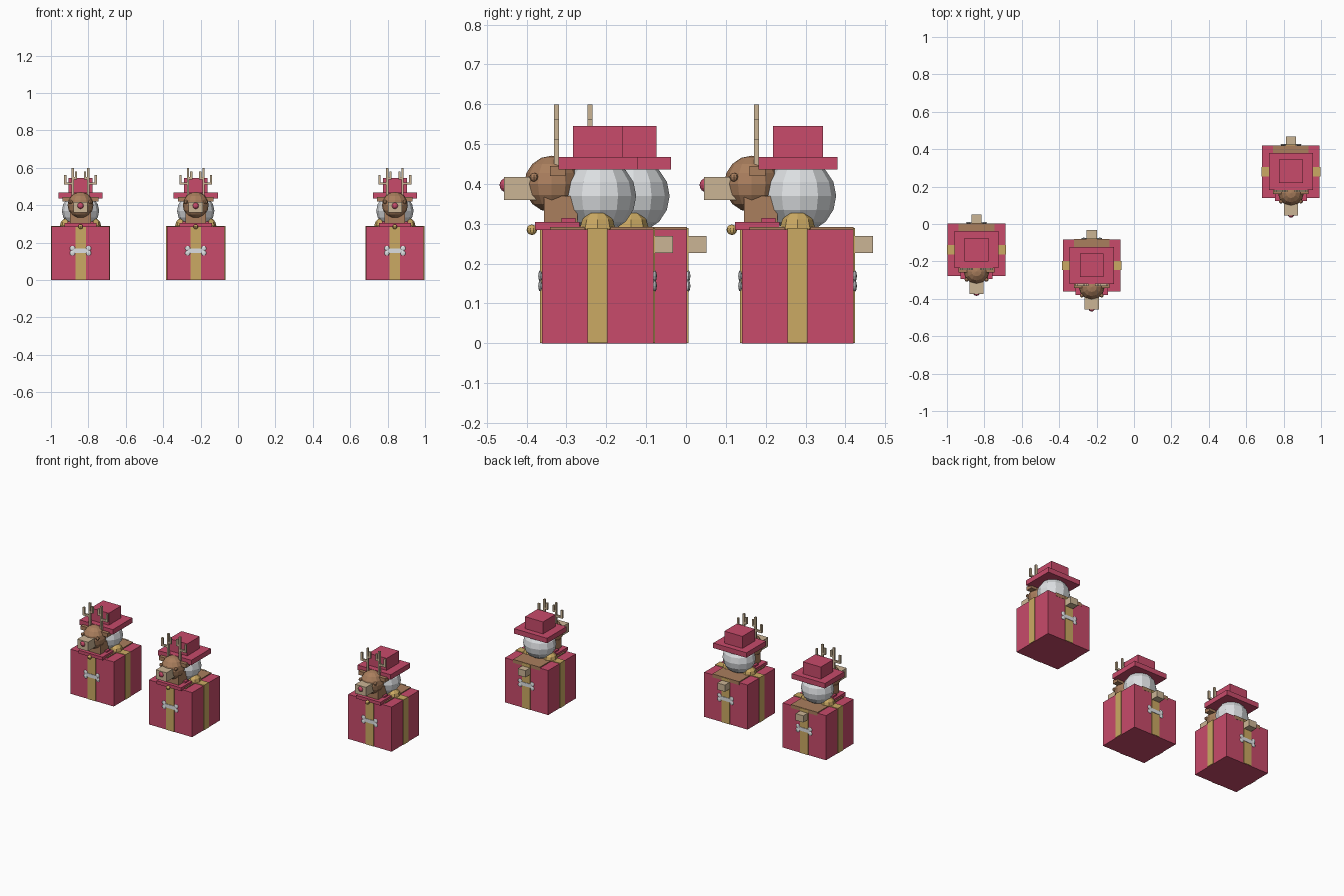
import bpy, bmesh
from mathutils import Matrix, Vector

cube = bpy.data.objects.get("Cube")
if cube:
    bpy.data.objects.remove(cube, do_unlink=True)


def material(name, rgb):
    m = bpy.data.materials.new(name)
    m.use_nodes = True
    m.diffuse_color = (*rgb, 1)
    m.node_tree.nodes["Principled BSDF"].inputs["Base Color"].default_value = (*rgb, 1)
    return m


RED = material("berry red", (0.58, 0.07, 0.145))
GOLD = material("ribbon gold", (0.60, 0.40, 0.125))
TAN = material("light tan", (0.60, 0.46, 0.30))
BROWN = material("fur brown", (0.40, 0.21, 0.11))
WHITE = material("snow white", (0.72, 0.74, 0.76))


def add_box(bm, lo, hi):
    lo, hi = Vector(lo), Vector(hi)
    bmesh.ops.create_cube(bm, size=1, matrix=Matrix.Translation((lo + hi) / 2)
                          @ Matrix.Diagonal((*(hi - lo), 1)))


def add_ball(bm, at, radii, segs=12, rings=8):
    bmesh.ops.create_uvsphere(bm, u_segments=segs, v_segments=rings, radius=1,
                              matrix=Matrix.Translation(at) @ Matrix.Diagonal((*radii, 1)))


def make(name, mat, origin, boxes=(), balls=(), mirror=False):
    """One flat-shaded part; mirror repeats its pieces on the other side."""
    bm = bmesh.new()
    for lo, hi in boxes:
        add_box(bm, lo, hi)
    for ball in balls:
        add_ball(bm, *ball)
    mesh = bpy.data.meshes.new(name)
    bm.to_mesh(mesh)
    bm.free()
    mesh.materials.append(mat)
    ob = bpy.data.objects.new(name, mesh)
    ob.location = origin
    bpy.context.collection.objects.link(ob)
    if mirror:
        ob.modifiers.new("mirror", 'MIRROR').use_mirror_merge = False


def gift(tag, x, y):
    def part(name, mat, **pieces):
        make(f"{tag}_{name}", mat, (x, y, 0), **pieces)

    # Wrapped box with crossing ribbons
    part("gift_box", RED, boxes=[((-.154, -.14, 0), (.154, .14, .286))])
    part("ribbon_across", GOLD, boxes=[((-.158, -.025, .001), (.158, .025, .29))])
    part("ribbon_along", GOLD, boxes=[((-.028, -.144, .001), (.028, .144, .29))])
    part("bow_loops", GOLD, balls=[((.07, 0, .29), (.04, .044, .042), 8, 6)], mirror=True)

    # Bone-shaped ornament on front and back
    for side, face_y in (("front", -.144), ("back", .144)):
        part(f"{side}_bone", WHITE,
             boxes=[((0, face_y - .003, .145), (.045, face_y + .003, .168))],
             balls=[((.043, face_y, z), (.014, .005, .014), 8, 6) for z in (.144, .169)],
             mirror=True)

    # Reindeer body, tail and collar
    part("back_fur", BROWN, boxes=[((-.095, -.12, .27), (.095, .141, .292))])
    part("tail", TAN, boxes=[((-.027, .14, .227), (.027, .189, .27))])
    part("neck", BROWN, boxes=[((-.055, -.135, .285), (.055, -.05, .37))])
    part("collar", RED, boxes=[((-.086, -.157, .284), (.086, -.045, .305)),
                               ((-.07, -.09, .29), (.07, -.055, .314))])
    part("bell", GOLD, balls=[((0, -.165, .285), (.013, .013, .013), 10, 8)])

    # Reindeer head
    part("head", BROWN, balls=[((0, -.115, .4), (.069, .069, .071))])
    part("muzzle", TAN, boxes=[((-.038, -.235, .36), (.038, -.13, .418))])
    part("nose", RED, balls=[((0, -.228, .397), (.018, .018, .018))])
    part("eyes", BROWN, balls=[((.053, -.16, .417), (.011, .011, .011), 8, 6)], mirror=True)
    part("ears", BROWN, boxes=[((.05, -.12, .42), (.095, -.08, .445))], mirror=True)

    # Antlers: stem, outer branch and inner branch
    front, back = -.109, -.097
    part("antlers", TAN, mirror=True, boxes=[
        ((.035, front, .44), (.047, back, .6)),
        ((.047, front, .51), (.088, back, .522)),
        ((.076, front, .522), (.088, back, .562)),
        ((.018, front, .538), (.035, back, .55)),
        ((.018, front, .55), (.03, back, .58))])

    # Snowball with hat
    part("snowball", WHITE, balls=[((0, .006, .37), (.1, .091, .092))])
    part("hat_brim", RED, boxes=[((-.118, -.098, .436), (.118, .1, .468))])
    part("hat_crown", RED, boxes=[((-.064, -.062, .468), (.064, .064, .545))])


for tag, x, y in (("left", .839, .28), ("middle", -.226, -.222), ("right", -.842, -.138)):
    gift(tag, x, y)
